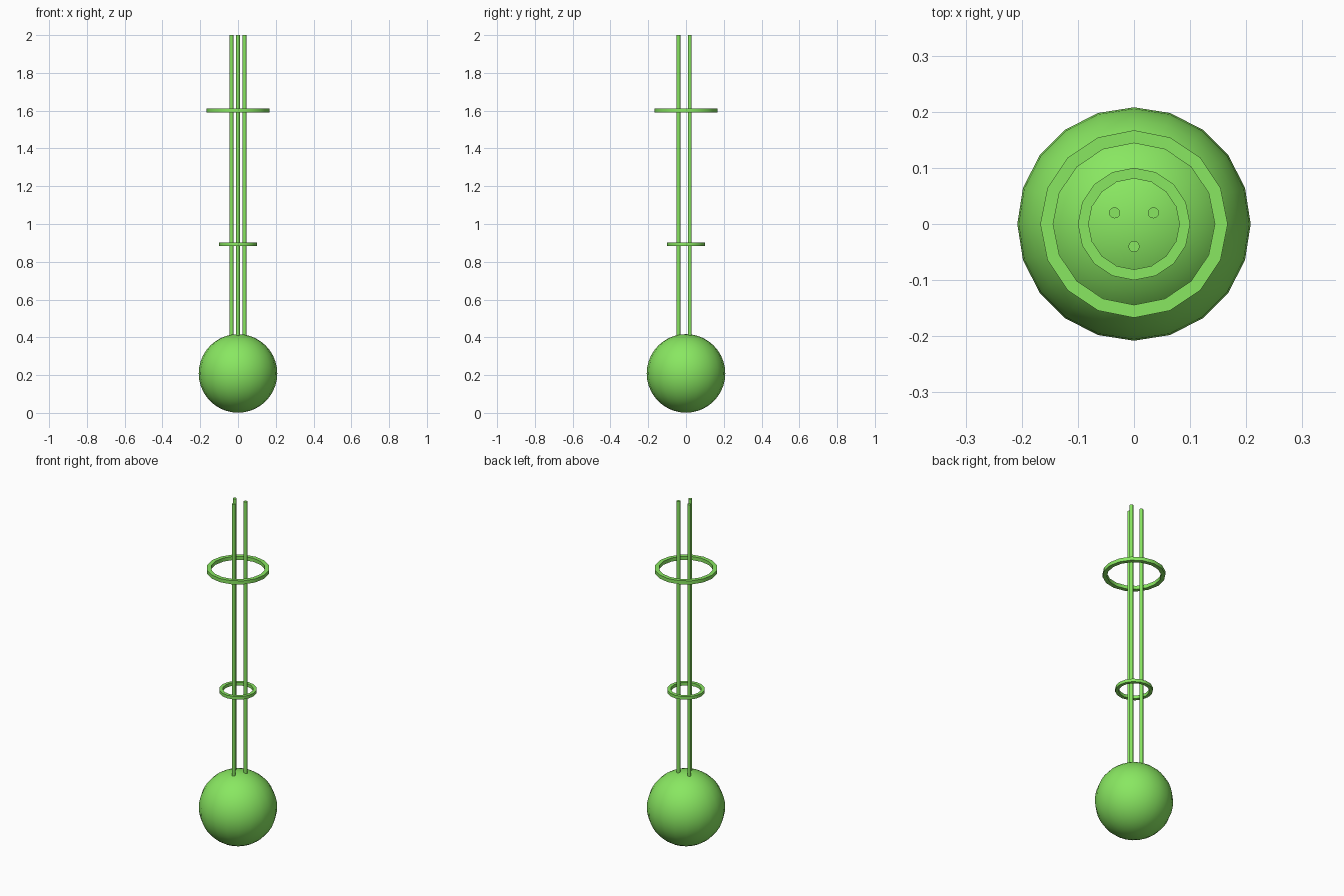
import bpy, math

if "Cube" in bpy.data.objects:
    bpy.data.objects.remove(bpy.data.objects["Cube"])

green = bpy.data.materials.new("green")
green.diffuse_color = (0.25, 0.80, 0.12, 1)
green.use_nodes = True
green.node_tree.nodes["Principled BSDF"].inputs["Base Color"].default_value = green.diffuse_color


def finish(obj, name, smooth=True):
    obj.name = name
    obj.data.materials.append(green)
    if smooth:
        bpy.ops.object.shade_smooth_by_angle(angle=math.radians(50))
    return obj


def flat_ring(name, z, outer, inner, height, sides=16):
    # square-section hoop, swept as a ring of quads
    profile = [(outer, -height / 2), (outer, height / 2),
               (inner, height / 2), (inner, -height / 2)]
    verts, faces = [], []
    for i in range(sides):
        a = 2 * math.pi * i / sides
        verts += [(r * math.cos(a), r * math.sin(a), h) for r, h in profile]
        n = (i + 1) % sides
        for k in range(4):
            m = (k + 1) % 4
            faces.append((4 * i + k, 4 * n + k, 4 * n + m, 4 * i + m))
    mesh = bpy.data.meshes.new(name)
    mesh.from_pydata(verts, [], faces)
    obj = bpy.data.objects.new(name, mesh)
    obj.location.z = z
    bpy.context.collection.objects.link(obj)
    bpy.context.view_layer.objects.active = obj
    bpy.ops.object.select_all(action='DESELECT')
    obj.select_set(True)
    finish(obj, name)


# Ball at the base
bpy.ops.mesh.primitive_uv_sphere_add(segments=20, ring_count=20, radius=0.208,
                                     location=(0, 0, 0.209))
finish(bpy.context.object, "base_ball")

# Three upright rods in a triangle
bottom, top = 0.39, 2.0
for i, deg in enumerate((-90, 30, 150)):
    a = math.radians(deg)
    bpy.ops.mesh.primitive_cylinder_add(
        vertices=12, radius=0.01, depth=top - bottom,
        location=(0.04 * math.cos(a), 0.04 * math.sin(a), (bottom + top) / 2))
    finish(bpy.context.object, f"rod_{i + 1}")

# Two floating hoops
flat_ring("lower_hoop", 0.893, 0.10, 0.081, 0.018)
flat_ring("upper_hoop", 1.60, 0.167, 0.144, 0.021)
